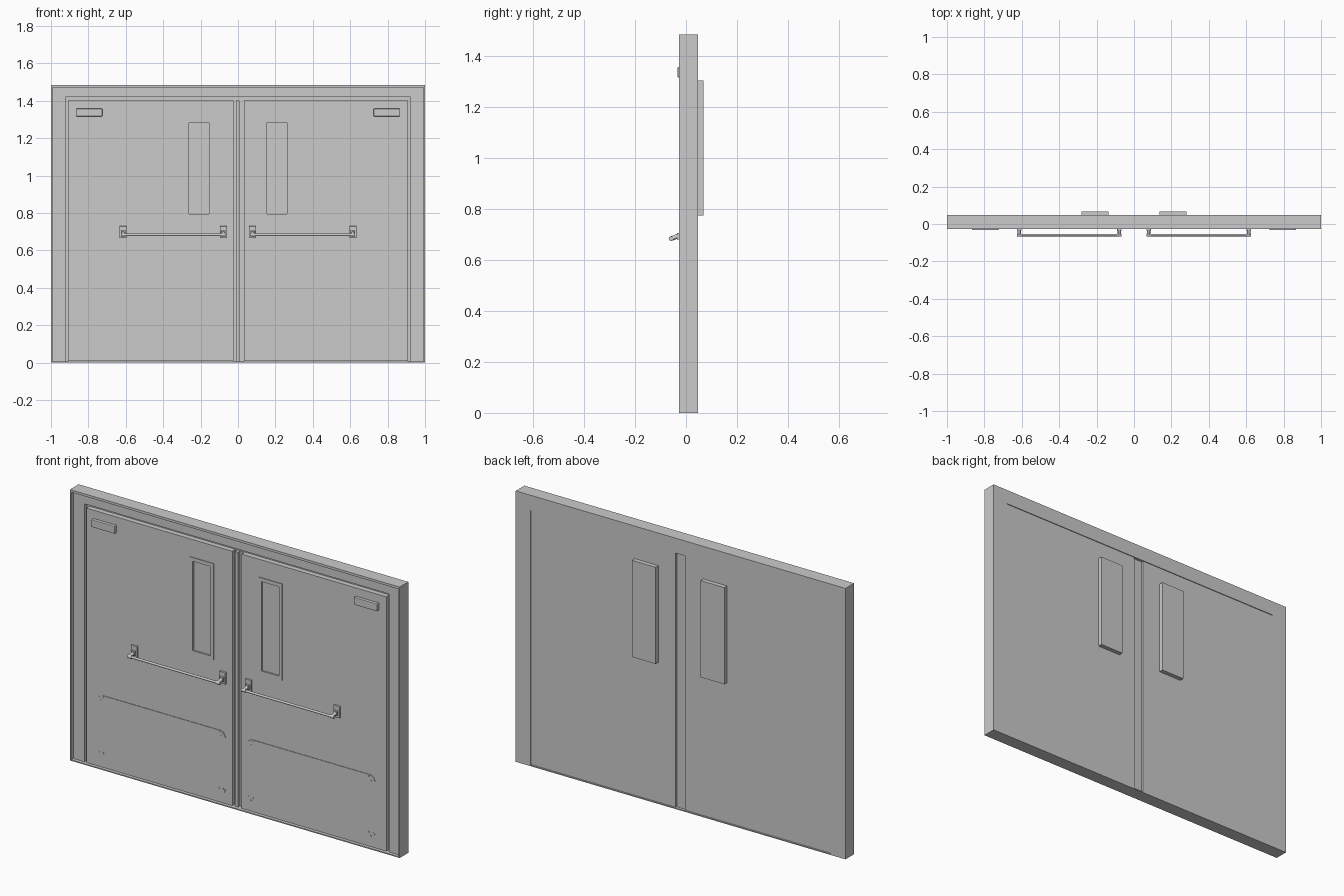
import bpy, math
from mathutils import Vector

if "Cube" in bpy.data.objects:
    bpy.data.objects.remove(bpy.data.objects["Cube"])


def mesh_object(name, verts, faces):
    mesh = bpy.data.meshes.new(name)
    mesh.from_pydata(verts, [], faces)
    mesh.update()
    ob = bpy.data.objects.new(name, mesh)
    bpy.context.collection.objects.link(ob)
    return ob


def prism(name, outline, y0, y1):
    """Extrude an x-z outline (counter-clockwise from the front) from y0 back to y1."""
    n = len(outline)
    verts = [(x, y0, z) for x, z in outline] + [(x, y1, z) for x, z in outline]
    faces = [tuple(range(n)), tuple(range(2 * n - 1, n - 1, -1))]
    faces += [(i, i + n, (i + 1) % n + n, (i + 1) % n) for i in range(n)]
    return mesh_object(name, verts, faces)


def box(name, x0, x1, y0, y1, z0, z1, bevel=0):
    ob = prism(name, [(x0, z0), (x1, z0), (x1, z1), (x0, z1)], y0, y1)
    if bevel:
        m = ob.modifiers.new("bevel", 'BEVEL')
        m.width, m.segments = bevel, 2
    return ob


def portal(name, xo, zo, xi, zi, y0, y1):
    """Upside-down U: two legs and a head."""
    return prism(name, [(-xo, 0), (-xi, 0), (-xi, zi), (xi, zi), (xi, 0),
                        (xo, 0), (xo, zo), (-xo, zo)], y0, y1)


def rod(name, a, b, r, sides=16):
    a, b = Vector(a), Vector(b)
    bpy.ops.mesh.primitive_cylinder_add(vertices=sides, radius=r, depth=(b - a).length,
                                        location=(a + b) / 2)
    ob = bpy.context.object
    ob.name = name
    ob.rotation_euler = (b - a).to_track_quat('Z', 'Y').to_euler()
    bpy.ops.object.shade_smooth_by_angle()
    return ob


def rounded(x0, x1, z0, z1, r, steps=6):
    pts = []
    for cx, cz, start in ((x1 - r, z0 + r, -90), (x1 - r, z1 - r, 0),
                          (x0 + r, z1 - r, 90), (x0 + r, z0 + r, 180)):
        for i in range(steps + 1):
            t = math.radians(start + 90 * i / steps)
            pts.append((cx + r * math.cos(t), cz + r * math.sin(t)))
    return pts


# Depth levels, front to back
RIM, JAMB, DOOR, DOOR_BACK, BACK = -0.028, -0.010, -0.014, 0.044, 0.047

# Frame: raised outer rim, main casing and a stop behind the door gap
portal("frame_rim", 1.0, 1.485, 0.992, 1.472, RIM, BACK)
portal("frame_casing", 0.992, 1.472, 0.923, 1.42, JAMB, BACK)
portal("frame_stop", 0.923, 1.42, 0.909, 1.403, 0.012, BACK)
box("threshold", -1, 1, RIM, BACK, 0, 0.006)

# Centre post with a narrow raised strip, set back between the doors
box("centre_post", -0.025, 0.032, 0.006, 0.032, 0.006, 1.403)
box("centre_strip", -0.010, 0.007, -0.010, 0.006, 0.006, 1.403)

for side, s in (("left", -1), ("right", 1)):
    def span(a, b):
        return sorted((s * a, s * b))

    # Door leaf with a window opening
    x0, x1 = span(0.025 if s < 0 else 0.032, 0.909)
    door = box(side + "_door", x0, x1, DOOR, DOOR_BACK, 0.008, 1.402)
    wx0, wx1 = span(0.155, 0.262)
    wz0, wz1 = 0.795, 1.285
    cutter = box(side + "_window_cutter", wx0, wx1, -0.1, 0.1, wz0, wz1)
    cutter.hide_render = True
    m = door.modifiers.new("window", 'BOOLEAN')
    m.object, m.operation, m.solver = cutter, 'DIFFERENCE', 'EXACT'
    bpy.context.view_layer.objects.active = door
    bpy.ops.object.modifier_apply(modifier="window")
    bpy.data.objects.remove(cutter)

    # Window: front trim, recessed pane, box on the back
    x0, x1 = span(0.137, 0.280)
    for n, a in enumerate(((x0, x1, 0.775, wz0), (x0, x1, wz1, 1.305),
                           (x0, wx0, wz0, wz1), (wx1, x1, wz0, wz1))):
        box(f"{side}_window_trim_{n}", a[0], a[1], DOOR - 0.004, DOOR + 0.004, a[2], a[3])
    box(side + "_window_pane", wx0, wx1, DOOR + 0.006, DOOR_BACK, wz0, wz1)
    box(side + "_window_back", x0, x1, DOOR_BACK, 0.068, 0.775, 1.305)

    # Closer cover near the top hinge corner
    x0, x1 = span(0.725, 0.866)
    box(side + "_closer", x0, x1, -0.033, DOOR, 1.317, 1.358, 0.003)

    # Kick plate with three rivets in each corner
    x0, x1 = span(0.065, 0.842)
    prism(side + "_kick_plate", rounded(x0, x1, 0.055, 0.402, 0.035), DOOR - 0.003, DOOR)
    for cx in (0.09, 0.818):
        for cz in (0.385, 0.08):
            for dx, dz in ((-0.013, 0.007), (0.013, 0.007), (0, -0.011)):
                x, z = s * cx + dx, cz + dz
                rod(side + "_rivet", (x, DOOR - 0.002, z), (x, DOOR - 0.005, z), 0.0035, 8)

    # Push bar: two stepped brackets, sloping arms and a round bar
    ends = (0.078, 0.614)
    for cx in ends:
        c = s * cx
        box(side + "_bracket_plate", c - 0.019, c + 0.019, -0.026, DOOR, 0.666, 0.730, 0.002)
        box(side + "_bracket_block", c - 0.012, c + 0.012, -0.036, -0.024, 0.680, 0.706, 0.002)
        rod(side + "_bracket_arm", (c, -0.026, 0.696), (c, -0.058, 0.684), 0.009)
        rod(side + "_bar_collar", (c - 0.012, -0.059, 0.684), (c + 0.012, -0.059, 0.684), 0.009)
    rod(side + "_push_bar", (s * ends[0], -0.059, 0.684), (s * ends[1], -0.059, 0.684), 0.0065)
